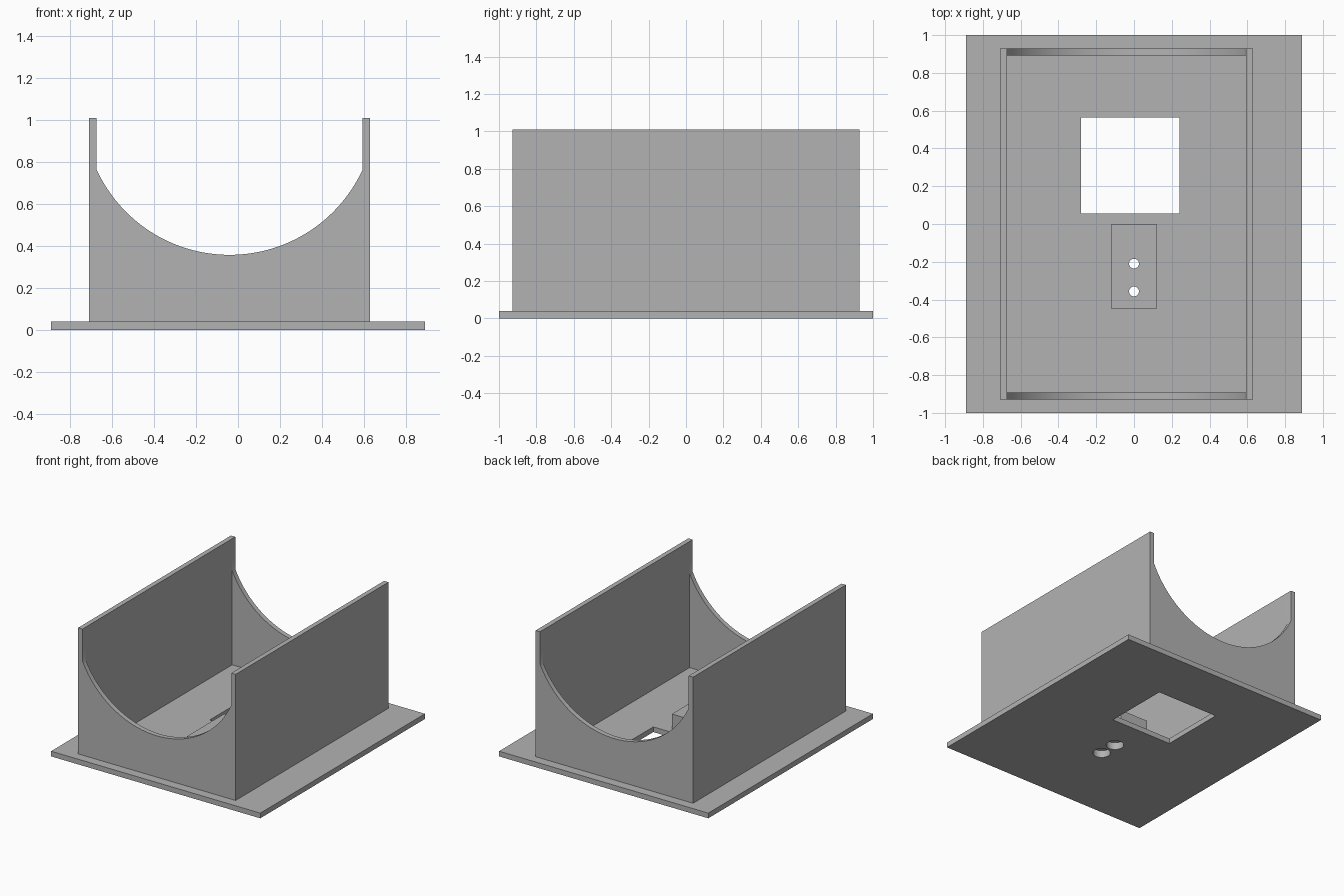
import bpy
import bmesh
from math import asin, sin, cos

cube = bpy.data.objects.get("Cube")
if cube:
    bpy.data.objects.remove(cube, do_unlink=True)

grey = bpy.data.materials.new("plain grey")
grey.use_nodes = True
grey.diffuse_color = (0.45, 0.45, 0.45, 1)
grey.node_tree.nodes["Principled BSDF"].inputs["Base Color"].default_value = grey.diffuse_color


def prism(name, outline, lo, hi, axis="z"):
    """Extrude an outline along z, or an x-z outline along y."""
    bm = bmesh.new()
    place = (lambda a, b: (a, b, lo)) if axis == "z" else (lambda a, b: (a, lo, b))
    face = bm.faces.new([bm.verts.new(place(a, b)) for a, b in outline])
    moved = bmesh.ops.extrude_face_region(bm, geom=[face])["geom"]
    verts = [v for v in moved if isinstance(v, bmesh.types.BMVert)]
    shift = (0, 0, hi - lo) if axis == "z" else (0, hi - lo, 0)
    bmesh.ops.translate(bm, verts=verts, vec=shift)
    bmesh.ops.recalc_face_normals(bm, faces=bm.faces)
    mesh = bpy.data.meshes.new(name)
    bm.to_mesh(mesh)
    bm.free()
    mesh.materials.append(grey)
    obj = bpy.data.objects.new(name, mesh)
    bpy.context.collection.objects.link(obj)
    return obj


def box(name, x0, x1, y0, y1, z0, z1):
    return prism(name, [(x0, y0), (x1, y0), (x1, y1), (x0, y1)], z0, z1)


def drill(name, y, radius, z0, z1):
    turn = [i * 6.283185 / 48 for i in range(48)]
    return prism(name, [(radius * cos(t), y + radius * sin(t)) for t in turn], z0, z1)


def cut(obj, cutters):
    for cutter in cutters:
        mod = obj.modifiers.new("cut", "BOOLEAN")
        mod.operation = "DIFFERENCE"
        mod.solver = "EXACT"
        mod.object = cutter
        bpy.context.view_layer.objects.active = obj
        bpy.ops.object.modifier_apply(modifier=mod.name)


# Base plate and raised mounting pad
base_top, pad_top = 0.04, 0.15
base = box("base_plate", -0.89, 0.89, -1, 1, 0, base_top)
pad = box("mounting_pad", -0.12, 0.12, -0.45, 0, base_top, pad_top)

# Square window, plus screw holes with wide recesses underneath
window = box("window_cutter", -0.28, 0.24, 0.055, 0.565, -0.1, 0.3)
screws = []
for y in (-0.21, -0.357):
    screws.append(drill("recess_cutter", y, 0.062, -0.1, 0.055))
    screws.append(drill("screw_cutter", y, 0.026, -0.1, 0.3))
cut(base, [window] + screws)
cut(pad, screws)
for cutter in [window] + screws:
    bpy.data.objects.remove(cutter, do_unlink=True)

# Cradle end panels with a round scoop
left, right, wall, top = 0.63, -0.71, 0.037, 1.01
mid = (left + right) / 2
half = (left - right) / 2 - wall
radius, arc_z = 0.697, 1.055
sweep = asin(half / radius)
steps = 64
angles = [sweep * (1 - 2 * i / steps) for i in range(steps + 1)]
scoop = [(mid + radius * sin(a), arc_z - radius * cos(a)) for a in angles]
profile = [(right, base_top), (left, base_top), (left, top), (left - wall, top)]
profile += scoop + [(right + wall, top), (right, top)]
end, inner = 0.928, 0.891
panels = [prism("front_panel", profile, -end, -inner, "y"),
          prism("back_panel", profile, inner, end, "y")]
for panel in panels:
    bpy.ops.object.select_all(action="DESELECT")
    panel.select_set(True)
    bpy.context.view_layer.objects.active = panel
    bpy.ops.object.shade_smooth_by_angle()

# Tall side walls between the end panels
box("left_wall", left - wall, left, -inner, inner, base_top, top)
box("right_wall", right, right + wall, -inner, inner, base_top, top)
